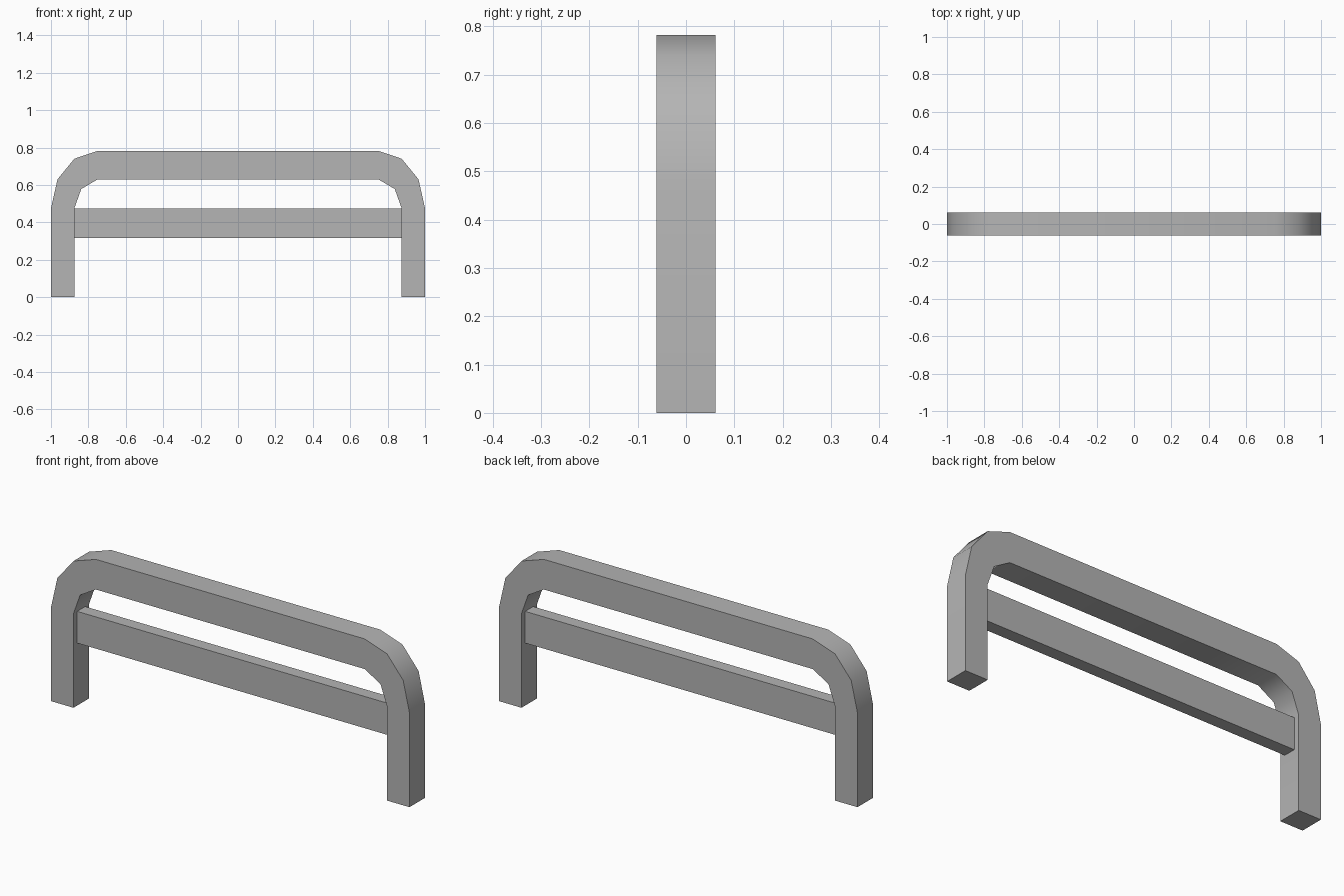
import bpy
import bmesh
import math

cube = bpy.data.objects.get("Cube")
if cube:
    bpy.data.objects.remove(cube, do_unlink=True)

grey = bpy.data.materials.new("plain_grey")
grey.use_nodes = True
colour = (0.46, 0.46, 0.46, 1)
grey.diffuse_color = colour
grey.node_tree.nodes["Principled BSDF"].inputs["Base Color"].default_value = colour


def extrude_profile(name, points, depth):
    """Extrude an x/z outline along y, centred on y = 0."""
    bm = bmesh.new()
    face = bm.faces.new([bm.verts.new((x, -depth / 2, z)) for x, z in points])
    result = bmesh.ops.extrude_face_region(bm, geom=[face])
    moved = [v for v in result["geom"] if isinstance(v, bmesh.types.BMVert)]
    bmesh.ops.translate(bm, verts=moved, vec=(0, depth, 0))
    bmesh.ops.recalc_face_normals(bm, faces=bm.faces)
    mesh = bpy.data.meshes.new(name)
    bm.to_mesh(mesh)
    bm.free()
    mesh.materials.append(grey)
    obj = bpy.data.objects.new(name, mesh)
    bpy.context.collection.objects.link(obj)
    return obj


def mirrored(half):
    """Continue a right-hand path with its mirror image on the left."""
    return half + [(-x, z) for x, z in reversed(half)]


# Arched frame: two legs and a top rail with rounded corners
outer = [(1, 0), (1, 0.475), (0.965, 0.63), (0.875, 0.74), (0.75, 0.782)]
inner = [(0.875, 0), (0.875, 0.475), (0.838, 0.578), (0.75, 0.63)]
frame = extrude_profile("arched_frame", mirrored(outer) + mirrored(inner)[::-1], 0.123)

bpy.ops.object.select_all(action="DESELECT")
frame.select_set(True)
bpy.context.view_layer.objects.active = frame
bpy.ops.object.shade_smooth_by_angle(angle=math.radians(45))

# Slimmer crossbar between the legs
extrude_profile("crossbar", mirrored([(0.875, 0.315), (0.875, 0.475)]), 0.064)
